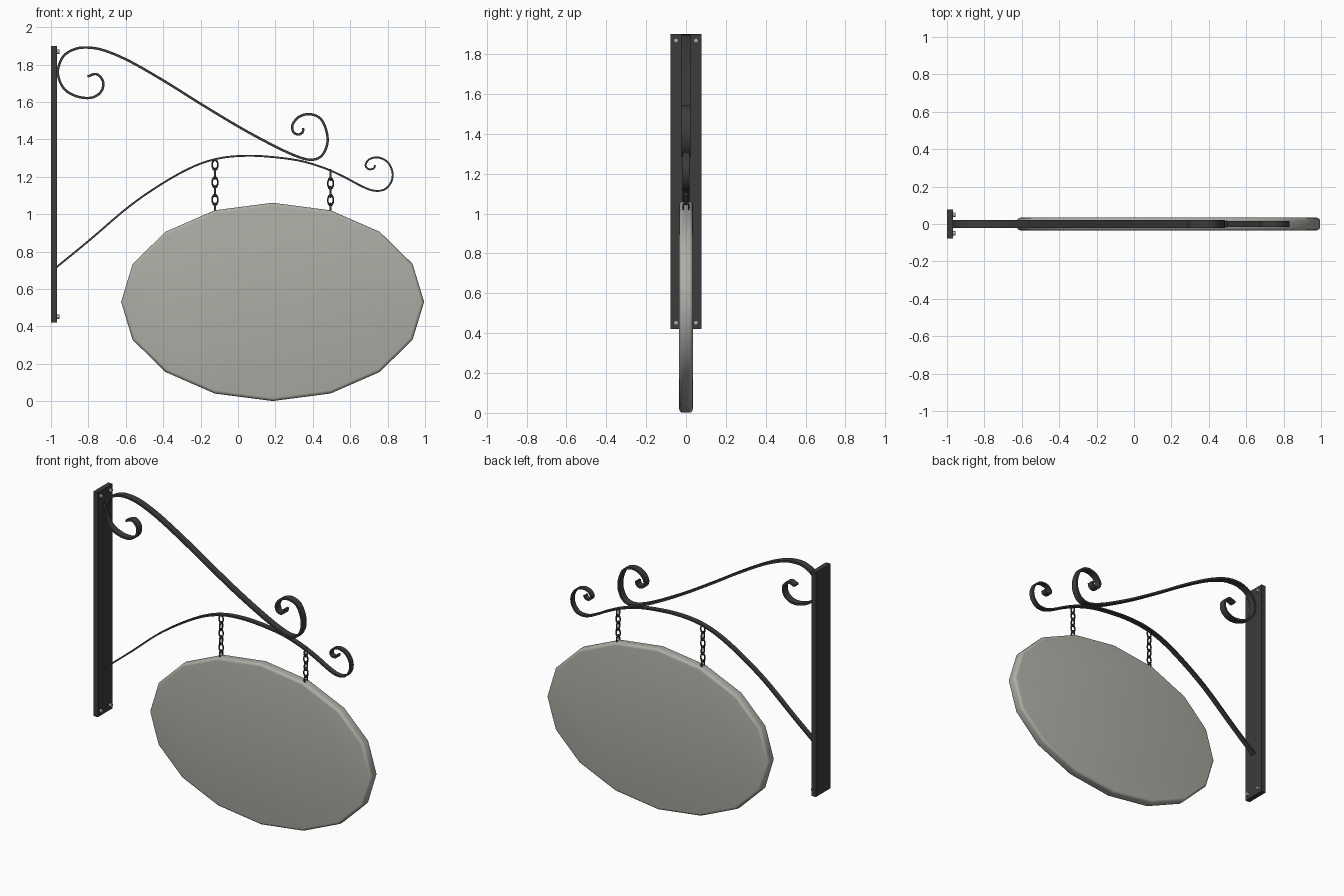
import bpy, bmesh, math
from mathutils import Vector

if "Cube" in bpy.data.objects:
    bpy.data.objects.remove(bpy.data.objects["Cube"])


def material(name, rgb):
    m = bpy.data.materials.new(name)
    m.diffuse_color = (*rgb, 1)
    m.use_nodes = True
    m.node_tree.nodes["Principled BSDF"].inputs["Base Color"].default_value = m.diffuse_color
    return m


IRON = material("dark iron", (0.045, 0.045, 0.045))
STONE = material("warm grey board", (0.42, 0.42, 0.38))
STEEL = material("light steel", (0.4, 0.4, 0.4))


def finish(ob, name, mat, angle=40):
    ob.name = name
    ob.data.materials.append(mat)
    bpy.ops.object.select_all(action='DESELECT')
    ob.select_set(True)
    bpy.context.view_layer.objects.active = ob
    bpy.ops.object.shade_smooth_by_angle(angle=math.radians(angle))
    return ob


def from_bmesh(bm, name, mat, angle=40):
    bmesh.ops.recalc_face_normals(bm, faces=bm.faces[:])
    me = bpy.data.meshes.new(name)
    bm.to_mesh(me)
    bm.free()
    ob = bpy.data.objects.new(name, me)
    bpy.context.collection.objects.link(ob)
    return finish(ob, name, mat, angle)


def spline(points, steps=5):
    """Smooth path through the given x, z points."""
    p = [Vector(q) for q in points]
    p = [2 * p[0] - p[1]] + p + [2 * p[-1] - p[-2]]
    out = []
    for a, b, c, d in zip(p, p[1:], p[2:], p[3:]):
        for i in range(steps):
            t = i / steps
            out.append(0.5 * (2 * b + (c - a) * t + (2 * a - 5 * b + 4 * c - d) * t ** 2
                              + (3 * b - a - 3 * c + d) * t ** 3))
    return out + [p[-2]]


def flat_bar(name, points, half_width, half_thick):
    """Flat iron strip with a rectangular section bent along a path."""
    path = spline(points)
    bm = bmesh.new()
    rings = []
    for i, p in enumerate(path):
        t = (path[min(i + 1, len(path) - 1)] - path[max(i - 1, 0)]).normalized()
        n = Vector((-t.y, t.x)) * half_thick
        rings.append([bm.verts.new((p.x + s * n.x, y * half_width, p.y + s * n.y))
                      for s, y in ((-1, -1), (1, -1), (1, 1), (-1, 1))])
    for a, b in zip(rings, rings[1:]):
        for k in range(4):
            bm.faces.new((a[k], a[(k + 1) % 4], b[(k + 1) % 4], b[k]))
    bm.faces.new(rings[0])
    bm.faces.new(rings[-1])
    return from_bmesh(bm, name, IRON)


# Wall plate with four bolts
bpy.ops.mesh.primitive_cube_add(size=1, location=(-0.984, 0, 1.16))
plate = bpy.context.object
plate.scale = (0.032, 0.154, 1.48)
bpy.ops.object.transform_apply(location=False)
finish(plate, "wall_plate", IRON)
for z in (0.452, 1.868):
    for y in (-0.05, 0.05):
        bpy.ops.mesh.primitive_cylinder_add(vertices=12, radius=0.012, depth=0.016,
                                            location=(-0.963, y, z),
                                            rotation=(0, math.pi / 2, 0))
        finish(bpy.context.object, "bolt", STEEL)

# Upper bar with a scroll at each end
flat_bar("upper_scroll_bar", [
    (-0.805, 1.736), (-0.757, 1.749), (-0.722, 1.711), (-0.73, 1.658), (-0.778, 1.624),
    (-0.848, 1.626), (-0.917, 1.658), (-0.953, 1.711), (-0.962, 1.775), (-0.933, 1.845),
    (-0.874, 1.882), (-0.805, 1.891), (-0.714, 1.875), (-0.58, 1.818), (-0.393, 1.711),
    (-0.206, 1.594), (0.008, 1.465), (0.195, 1.364), (0.318, 1.308), (0.393, 1.291),
    (0.447, 1.312), (0.477, 1.374), (0.473, 1.444), (0.441, 1.511), (0.382, 1.535),
    (0.324, 1.519), (0.291, 1.476), (0.297, 1.438), (0.324, 1.426), (0.345, 1.438),
    (0.35, 1.46)], 0.022, 0.0065)

# Lower bracing bar, arched, with one scroll at its tip
flat_bar("lower_scroll_bar", [
    (-0.97, 0.717), (-0.794, 0.861), (-0.58, 1.043), (-0.393, 1.171), (-0.233, 1.257),
    (-0.099, 1.299), (0.035, 1.312), (0.168, 1.307), (0.329, 1.286), (0.463, 1.246),
    (0.57, 1.198), (0.66, 1.15), (0.725, 1.126), (0.783, 1.132), (0.819, 1.172),
    (0.826, 1.225), (0.8, 1.278), (0.751, 1.303), (0.703, 1.294), (0.682, 1.262),
    (0.698, 1.241), (0.725, 1.244), (0.733, 1.262)], 0.017, 0.005)

# Hanging board: sixteen-sided oval with rounded rim
bm = bmesh.new()
sides = []
for y in (-0.034, 0.034):
    sides.append([bm.verts.new((0.185 + 0.81 * math.cos(k * math.pi / 8), y,
                                0.531 + 0.53 * math.sin(k * math.pi / 8)))
                  for k in range(16)])
caps = [bm.faces.new(s) for s in sides]
rim = [e for f in caps for e in f.edges]
for k in range(16):
    j = (k + 1) % 16
    bm.faces.new((sides[0][k], sides[0][j], sides[1][j], sides[1][k]))
bmesh.ops.bevel(bm, geom=rim, offset=0.018, segments=4, profile=0.5, affect='EDGES')
from_bmesh(bm, "sign_board", STONE, 50)

# Two chains of alternating links; the lowest link is set into the board
for x, top in ((-0.123, 1.29), (0.495, 1.235)):
    count = 6 if x < 0 else 5
    low = 1.03
    step = (top - 0.026 - low) / (count - 1)
    for i in range(count):
        bpy.ops.mesh.primitive_torus_add(
            major_segments=14, minor_segments=6, major_radius=0.02, minor_radius=0.0055,
            location=(x, 0, low + i * step),
            rotation=(math.pi / 2, 0, 0 if i % 2 else math.pi / 2))
        link = bpy.context.object
        link.scale = (0.75, 1.35, 1)
        finish(link, "chain_link", IRON, 80)
